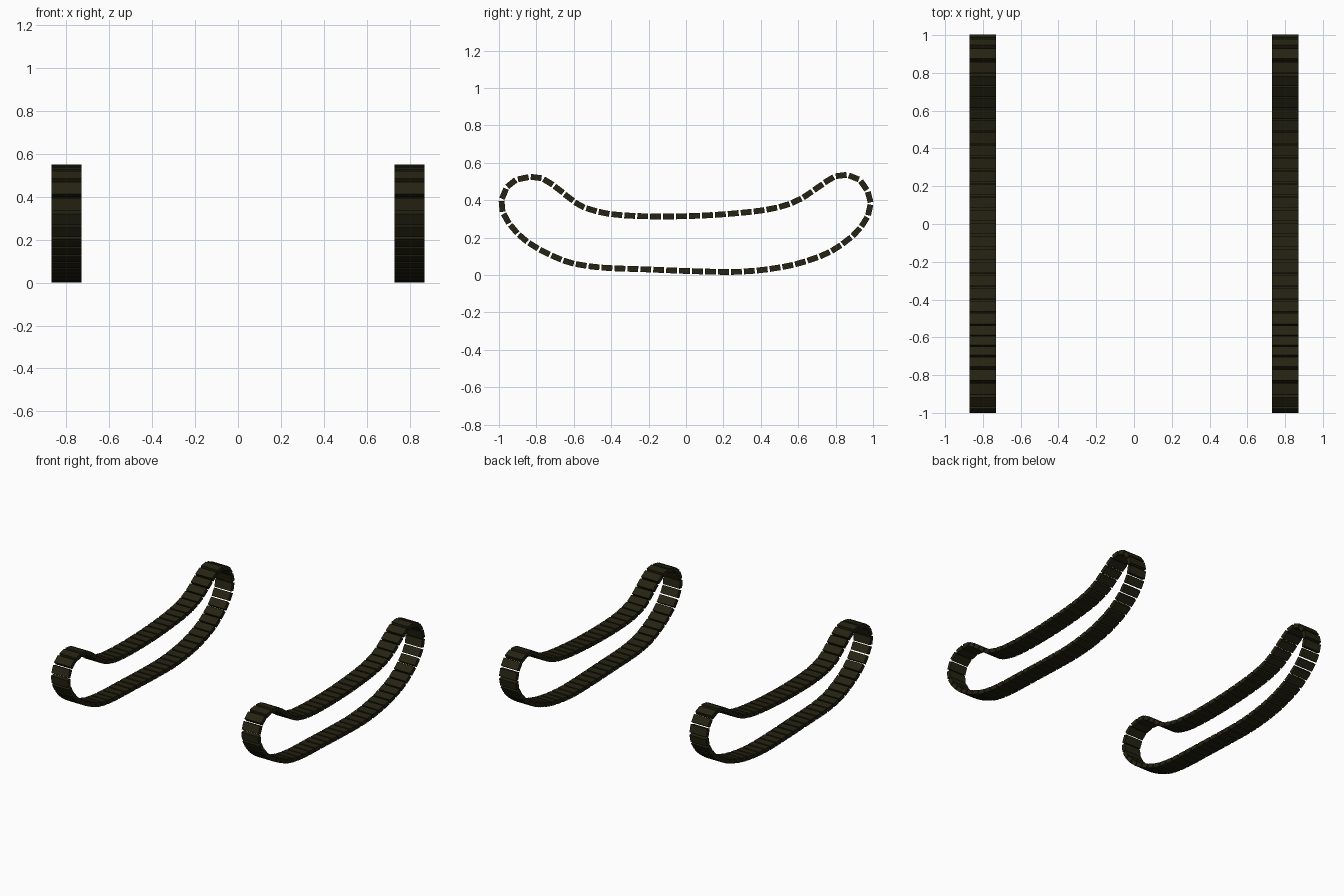
import bpy, bmesh, math
from mathutils import Vector, Matrix

if "Cube" in bpy.data.objects:
    bpy.data.objects.remove(bpy.data.objects["Cube"])

WIDTH, THICK, LINK, PITCH = 0.14, 0.031, 0.058, 0.069

# Side profile of the track centre line (y, z)
PATH = [Vector(p) for p in [
    (0.2, 0.017), (0.0, 0.022), (-0.2, 0.03), (-0.4, 0.037), (-0.52, 0.048),
    (-0.63, 0.07), (-0.75, 0.12), (-0.85, 0.18), (-0.92, 0.245), (-0.97, 0.32),
    (-0.984, 0.39), (-0.96, 0.46), (-0.91, 0.505), (-0.83, 0.523), (-0.76, 0.51),
    (-0.69, 0.465), (-0.62, 0.41), (-0.55, 0.365), (-0.45, 0.335), (-0.35, 0.321),
    (-0.2, 0.314), (0.0, 0.315), (0.2, 0.325), (0.4, 0.345), (0.53, 0.373),
    (0.62, 0.412), (0.7, 0.465), (0.78, 0.517), (0.85, 0.533), (0.92, 0.51),
    (0.965, 0.455), (0.984, 0.385), (0.967, 0.31), (0.92, 0.24), (0.85, 0.177),
    (0.75, 0.115), (0.6, 0.062), (0.45, 0.033), (0.32, 0.02)]]


def smooth_loop(pts, steps=12):
    """Closed Catmull-Rom curve through the points."""
    out, n = [], len(pts)
    for i in range(n):
        a, b, c, d = (pts[(i + k - 1) % n] for k in range(4))
        for s in range(steps):
            t = s / steps
            out.append(0.5 * (2 * b + (c - a) * t + (2 * a - 5 * b + 4 * c - d) * t * t
                              + (3 * b - a - 3 * c + d) * t ** 3))
    return out


def resample(loop, count):
    """Evenly spaced points with the path direction."""
    segs = [(loop[i], loop[(i + 1) % len(loop)]) for i in range(len(loop))]
    total = sum((b - a).length for a, b in segs)
    step, travelled, k, res = total / count, 0.0, 0, []
    for a, b in segs:
        length = (b - a).length
        while k < count and k * step < travelled + length:
            res.append((a.lerp(b, (k * step - travelled) / length), (b - a).normalized()))
            k += 1
        travelled += length
    return res


rubber = bpy.data.materials.new("dark olive")
rubber.diffuse_color = (0.018, 0.017, 0.006, 1)
rubber.use_nodes = True
rubber.node_tree.nodes["Principled BSDF"].inputs["Base Color"].default_value = rubber.diffuse_color

loop = smooth_loop(PATH)
perimeter = sum((loop[i] - loop[i - 1]).length for i in range(len(loop)))
places = resample(loop, round(perimeter / PITCH))

# One belt of separate flat links per side
for name, x in (("left_track", -0.8), ("right_track", 0.8)):
    bm = bmesh.new()
    for p, d in places:
        m = (Matrix.Translation((x, p.x, p.y))
             @ Matrix.Rotation(math.atan2(d.y, d.x), 4, 'X')
             @ Matrix.Diagonal((WIDTH, LINK, THICK, 1)))
        bmesh.ops.create_cube(bm, size=1, matrix=m)
    mesh = bpy.data.meshes.new(name)
    bm.to_mesh(mesh)
    bm.free()
    mesh.materials.append(rubber)
    bpy.context.collection.objects.link(bpy.data.objects.new(name, mesh))
